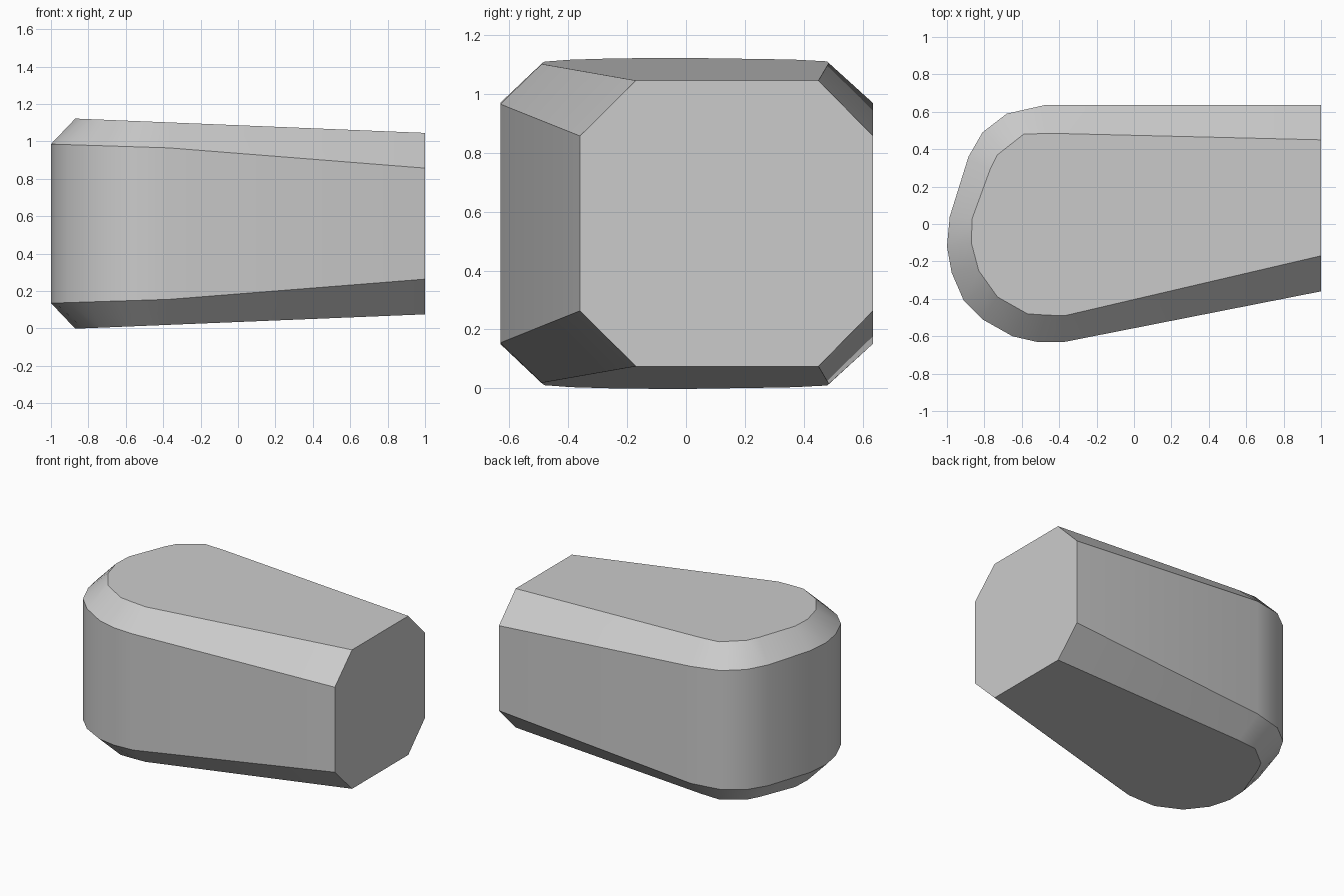
import bpy
import bmesh
import math

old = bpy.data.objects.get("Cube")
if old:
    bpy.data.objects.remove(old, do_unlink=True)

MID = 0.56  # height of the horizontal symmetry plane

# Widest outline of the body, and the smaller outline of its top and bottom
outer = [(1, -.36), (-.37, -.63), (-.52, -.63), (-.65, -.6), (-.81, -.51),
         (-.91, -.41), (-.975, -.26), (-1, -.12), (-.985, .04), (-.885, .36),
         (-.81, .49), (-.68, .59), (-.48, .635), (1, .635)]
inner = [(1, -.17), (-.37, -.49), (-.47, -.487), (-.57, -.48), (-.73, -.39),
         (-.78, -.32), (-.83, -.25), (-.87, -.1), (-.865, .03), (-.77, .29),
         (-.73, .37), (-.59, .48), (-.45, .485), (1, .45)]


def wall_half(x):
    """Half height of the upright wall, tapering towards the flat end."""
    if x > -.37:
        return .405 - (x + .37) * .079
    return .405 - (x + .37) * .032


def cap_half(x):
    """Half height of the top and bottom faces."""
    return .56 - (x + .83) * .041


def ring(bm, outline, half, side):
    return [bm.verts.new((x, y, MID + side * half(x))) for x, y in outline]


# Body: four stacked rings joined by walls and chamfers
bm = bmesh.new()
rings = [ring(bm, inner, cap_half, -1), ring(bm, outer, wall_half, -1),
         ring(bm, outer, wall_half, 1), ring(bm, inner, cap_half, 1)]
n = len(outer)
for low, high in zip(rings, rings[1:]):
    for i in range(n - 1):
        bm.faces.new((low[i], low[i + 1], high[i + 1], high[i]))

# Top, bottom and the flat octagonal end
bm.faces.new(rings[0])
bm.faces.new(rings[-1])
bm.faces.new([r[0] for r in rings] + [r[-1] for r in reversed(rings)])
bmesh.ops.recalc_face_normals(bm, faces=bm.faces)

mesh = bpy.data.meshes.new("body")
bm.to_mesh(mesh)
bm.free()
body = bpy.data.objects.new("body", mesh)
bpy.context.collection.objects.link(body)

# Plain grey finish
grey = bpy.data.materials.new("light grey")
grey.use_nodes = True
colour = (.6, .6, .6, 1)
grey.diffuse_color = colour
grey.node_tree.nodes["Principled BSDF"].inputs["Base Color"].default_value = colour
mesh.materials.append(grey)

# Smooth the rounded end while keeping the chamfer edges sharp
bpy.ops.object.select_all(action="DESELECT")
body.select_set(True)
bpy.context.view_layer.objects.active = body
bpy.ops.object.shade_smooth_by_angle(angle=math.radians(32))
